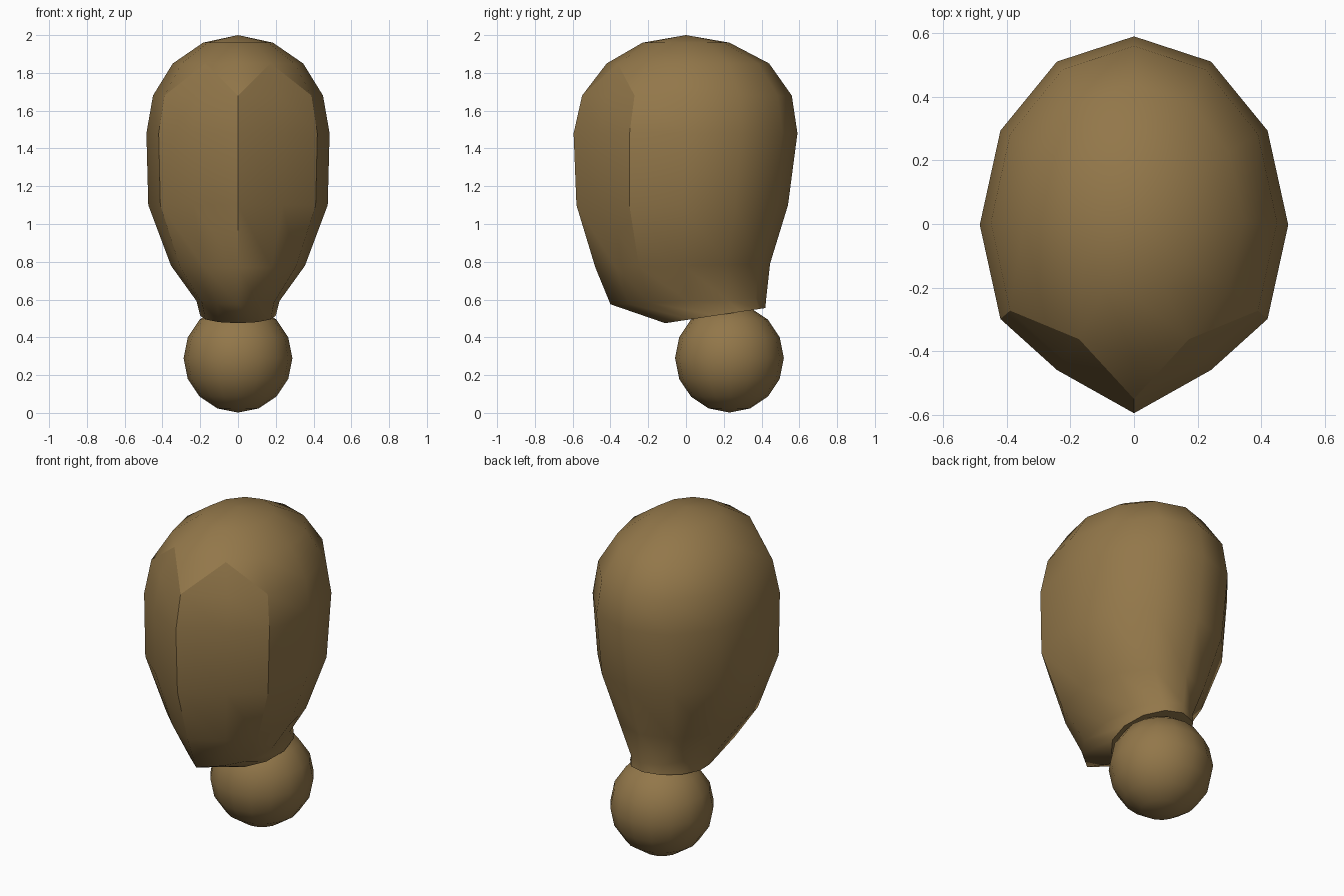
import bpy, bmesh, math

cube = bpy.data.objects.get("Cube")
if cube:
    bpy.data.objects.remove(cube, do_unlink=True)

brown = bpy.data.materials.new("brown")
brown.use_nodes = True
colour = (0.29, 0.185, 0.068, 1)
brown.diffuse_color = colour
brown.node_tree.nodes["Principled BSDF"].inputs["Base Color"].default_value = colour

SIDES = 12
# Rings from the crown down: half width, front y, back y, front z, back z
RINGS = [
    (0.185, -0.23, 0.23, 1.96, 1.96),
    (0.345, -0.42, 0.44, 1.85, 1.85),
    (0.45, -0.55, 0.56, 1.68, 1.68),
    (0.485, -0.595, 0.59, 1.48, 1.48),
    (0.475, -0.58, 0.54, 1.10, 1.10),
    (0.355, -0.48, 0.445, 0.77, 0.79),
    (0.22, -0.40, 0.425, 0.575, 0.61),
    (0.20, -0.11, 0.42, 0.475, 0.555),
]
PANEL_TOP, PANEL_END = 2, 6   # rings with the flattened front panels


def make_object(name, bm):
    bmesh.ops.recalc_face_normals(bm, faces=bm.faces[:])
    mesh = bpy.data.meshes.new(name)
    bm.to_mesh(mesh)
    bm.free()
    mesh.materials.append(brown)
    obj = bpy.data.objects.new(name, mesh)
    bpy.context.collection.objects.link(obj)
    return obj


def ring_points(index):
    """Twelve points around a tilted oval; column 0 is the front keel."""
    width, front, back, z_front, z_back = RINGS[index]
    for col in range(SIDES):
        a = col * math.tau / SIDES
        t = (1 - math.cos(a)) / 2
        y = front + (back - front) * t
        if PANEL_TOP <= index <= PANEL_END and col in (1, SIDES - 1):
            y *= 0.89
        yield (width * math.sin(a), y, z_front + (z_back - z_front) * t)


# Head: lofted rings with a keeled front
bm = bmesh.new()
rings = [[bm.verts.new(p) for p in ring_points(i)] for i in range(len(RINGS))]
crown = bm.verts.new((0, 0, 2))
creases = []
for col in range(SIDES):
    nxt = (col + 1) % SIDES
    bm.faces.new((crown, rings[0][col], rings[0][nxt])).smooth = True
    for i in range(len(RINGS) - 1):
        a, b = rings[i][col], rings[i][nxt]
        c, d = rings[i + 1][nxt], rings[i + 1][col]
        diagonal = None
        if i == PANEL_TOP - 1:
            # The panels end in a point at the ring above
            if col in (0, SIDES - 2):
                diagonal = (b, d)
            elif col in (1, SIDES - 1):
                diagonal = (a, c)
        if diagonal == (b, d):
            faces = [(a, b, d), (b, c, d)]
        elif diagonal:
            faces = [(a, b, c), (a, c, d)]
        else:
            faces = [(a, b, c, d)]
        for f in faces:
            bm.faces.new(f).smooth = True
        if diagonal:
            creases.append(diagonal)
        # Crisp keel and panel sides
        if PANEL_TOP <= i < PANEL_END - 1 and col in (0, 2, SIDES - 2):
            creases.append((a, d))
base = bm.faces.new(rings[-1])
for edge in base.edges:
    edge.smooth = False
for pair in creases:
    bm.edges.get(pair).smooth = False
make_object("head", bm)

# Neck ball
bm = bmesh.new()
bmesh.ops.create_uvsphere(bm, u_segments=16, v_segments=8, radius=0.288)
bmesh.ops.translate(bm, verts=bm.verts[:], vec=(0, 0.23, 0.29))
for face in bm.faces:
    face.smooth = True
make_object("neck_ball", bm)
